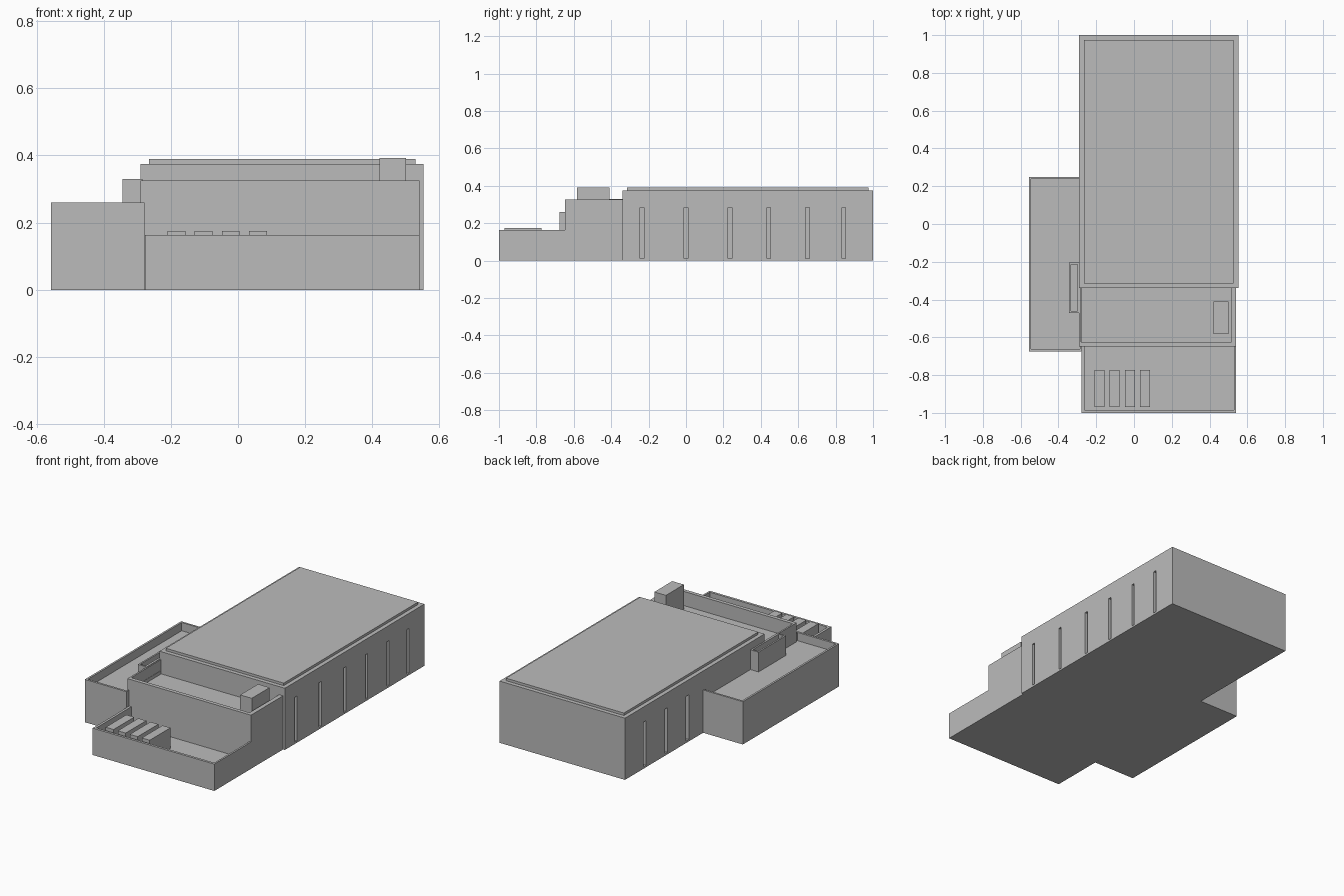
import bpy, bmesh

if "Cube" in bpy.data.objects:
    bpy.data.objects.remove(bpy.data.objects["Cube"], do_unlink=True)

grey = bpy.data.materials.new("concrete grey")
grey.use_nodes = True
colour = (0.5, 0.5, 0.5, 1)
grey.diffuse_color = colour
grey.node_tree.nodes["Principled BSDF"].inputs["Base Color"].default_value = colour


def add_box(bm, x, y, z):
    """Add a box spanning the (low, high) pairs x, y, z."""
    verts = bmesh.ops.create_cube(bm, size=1)["verts"]
    for v in verts:
        v.co = [r[0] if c < 0 else r[1] for c, r in zip(v.co, (x, y, z))]
    return verts


def finish(bm, name):
    mesh = bpy.data.meshes.new(name)
    bm.to_mesh(mesh)
    bm.free()
    mesh.materials.append(grey)
    obj = bpy.data.objects.new(name, mesh)
    bpy.context.collection.objects.link(obj)
    return obj


def box(name, x, y, z):
    bm = bmesh.new()
    add_box(bm, x, y, z)
    return finish(bm, name)


def tray(name, x, y, top, inner_x, inner_y, floor, base=0):
    """Block with a sunken roof behind a parapet."""
    bm = bmesh.new()
    add_box(bm, x, y, (base, top))
    roof = max(bm.faces, key=lambda f: f.calc_center_median().z)
    mid_x, mid_y = sum(x) / 2, sum(y) / 2
    bmesh.ops.inset_individual(bm, faces=[roof], thickness=0.004)
    for v in roof.verts:
        v.co.x = inner_x[v.co.x > mid_x]
        v.co.y = inner_y[v.co.y > mid_y]
    # Second ring drops straight down to make the parapet walls
    ring = bmesh.ops.extrude_face_region(bm, geom=[roof])["geom"]
    for v in (g for g in ring if isinstance(g, bmesh.types.BMVert)):
        v.co.z = floor
    if roof.is_valid:
        bmesh.ops.delete(bm, geom=[roof], context='FACES_ONLY')
    bmesh.ops.recalc_face_normals(bm, faces=bm.faces)
    return finish(bm, name)


# Main hall with its raised roof panel
hall = box("main_hall", (-0.29, 0.553), (-0.34, 1), (0, 0.375))
box("hall_roof_panel", (-0.265, 0.528), (-0.315, 0.975), (0.37, 0.39))

# Narrow window slots cut into both long walls
bm = bmesh.new()
for y in (-0.235, 0, 0.235, 0.443, 0.65, 0.843):
    add_box(bm, (0.533, 0.6), (y - 0.01, y + 0.01), (0.012, 0.283))
for y in (0.4, 0.605, 0.81):
    add_box(bm, (-0.34, -0.27), (y - 0.013, y + 0.013), (0.012, 0.283))
cutter = finish(bm, "slot_cutter")
cutter.hide_render = True
mod = hall.modifiers.new("slots", 'BOOLEAN')
mod.operation = 'DIFFERENCE'
mod.solver = 'EXACT'
mod.object = cutter
bpy.context.view_layer.objects.active = hall
bpy.ops.object.modifier_apply(modifier=mod.name)
bpy.data.objects.remove(cutter, do_unlink=True)

# Stepped blocks in front and the side wing
tray("middle_block", (-0.29, 0.541), (-0.648, -0.33), 0.326,
     (-0.28, 0.515), (-0.625, -0.335), 0.24)
tray("front_block", (-0.277, 0.541), (-1, -0.64), 0.163,
     (-0.262, 0.53), (-0.985, -0.642), 0.05)
tray("side_wing", (-0.557, -0.278), (-0.675, 0.25), 0.26,
     (-0.545, -0.285), (-0.662, 0.238), 0.21)

# Rooftop details
tray("wing_roof_vent", (-0.344, -0.285), (-0.47, -0.205), 0.33,
     (-0.334, -0.299), (-0.46, -0.215), 0.3, base=0.2)
box("roof_stack", (0.422, 0.5), (-0.582, -0.41), (0.235, 0.392))
for i in range(4):
    x = -0.21 + i * 0.081
    box(f"skylight_{i + 1}", (x, x + 0.053), (-0.97, -0.772), (0.045, 0.175))
